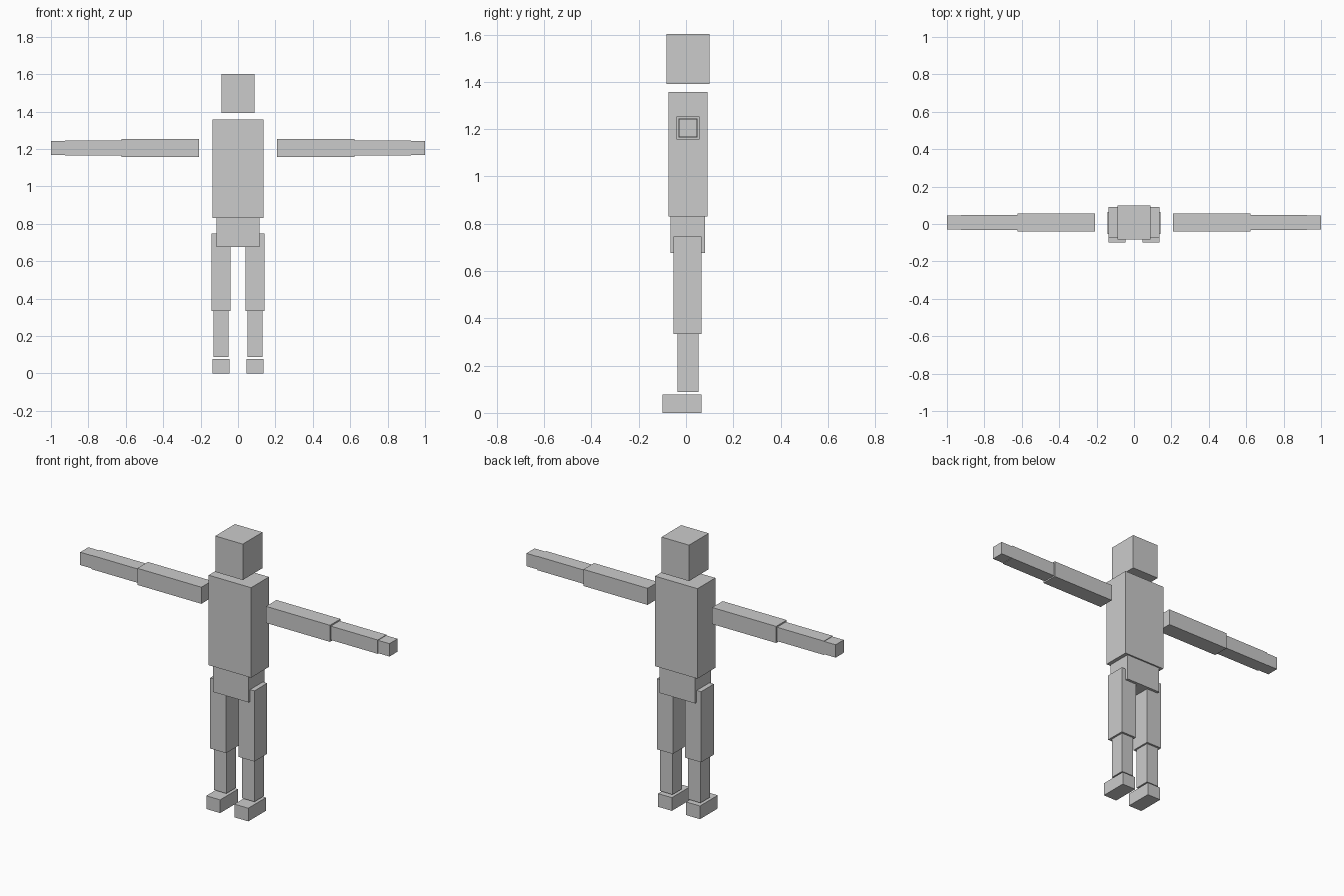
import bpy

if "Cube" in bpy.data.objects:
    bpy.data.objects.remove(bpy.data.objects["Cube"])


def box(name, x, y, z):
    """Axis-aligned box from (min, max) ranges."""
    bpy.ops.mesh.primitive_cube_add(size=1, location=[sum(r) / 2 for r in (x, y, z)])
    obj = bpy.context.object
    obj.name = name
    obj.scale = [r[1] - r[0] for r in (x, y, z)]
    bpy.ops.object.transform_apply(location=False, rotation=False, scale=True)
    return obj


def pair(name, x, y, z):
    """Same box on both sides of the body."""
    box("left_" + name, x, y, z)
    box("right_" + name, (-x[1], -x[0]), y, z)


# Head and body
box("head", (-0.089, 0.089), (-0.083, 0.099), (1.392, 1.602))
box("torso", (-0.137, 0.137), (-0.075, 0.090), (0.831, 1.357))
box("pelvis", (-0.115, 0.115), (-0.066, 0.081), (0.677, 0.831))

# Arms, stretched out sideways
pair("upper_arm", (0.209, 0.623), (-0.040, 0.057), (1.157, 1.254))
pair("forearm", (0.623, 0.926), (-0.032, 0.049), (1.165, 1.246))
pair("hand", (0.926, 1.0), (-0.029, 0.046), (1.168, 1.243))

# Legs
pair("thigh", (0.040, 0.143), (-0.053, 0.065), (0.334, 0.747))
pair("shin", (0.050, 0.131), (-0.036, 0.053), (0.089, 0.334))
pair("foot", (0.046, 0.136), (-0.099, 0.065), (0.0, 0.077))
